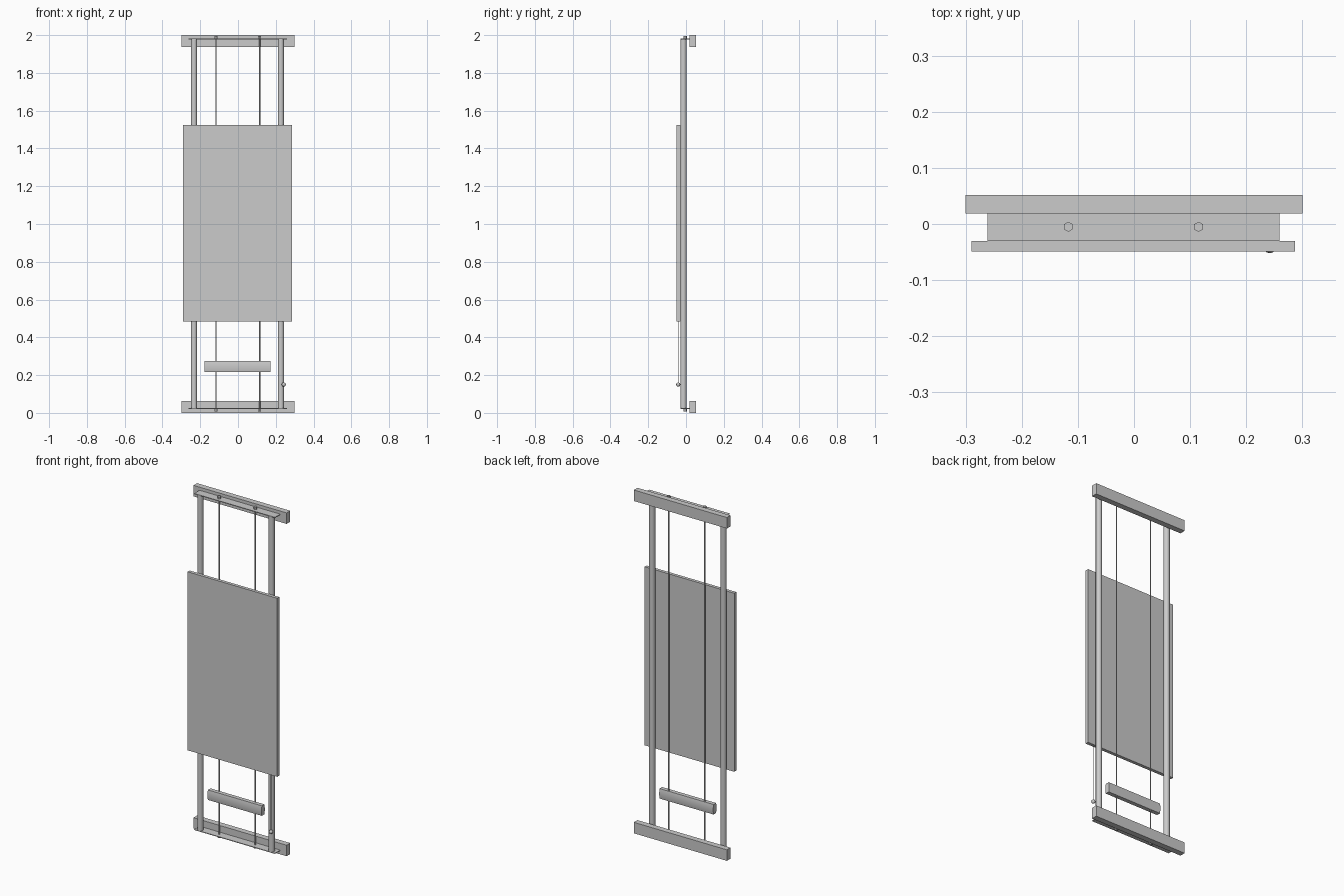
import bpy, bmesh, math
from mathutils import Matrix, Vector

if "Cube" in bpy.data.objects:
    bpy.data.objects.remove(bpy.data.objects["Cube"])


def finish(name, bm, smooth=False):
    bmesh.ops.recalc_face_normals(bm, faces=bm.faces)
    mesh = bpy.data.meshes.new(name)
    bm.to_mesh(mesh)
    bm.free()
    obj = bpy.data.objects.new(name, mesh)
    bpy.context.collection.objects.link(obj)
    if smooth:
        bpy.ops.object.select_all(action='DESELECT')
        obj.select_set(True)
        bpy.context.view_layer.objects.active = obj
        bpy.ops.object.shade_smooth_by_angle(angle=math.radians(40))
    return obj


def box(name, x0, x1, y0, y1, z0, z1):
    bm = bmesh.new()
    center = Vector(((x0 + x1) / 2, (y0 + y1) / 2, (z0 + z1) / 2))
    mat = Matrix.Translation(center) @ Matrix.Diagonal((x1 - x0, y1 - y0, z1 - z0, 1))
    bmesh.ops.create_cube(bm, size=1, matrix=mat)
    return finish(name, bm)


def rod(name, x, y, z0, z1, radius, sides):
    bm = bmesh.new()
    bmesh.ops.create_cone(bm, cap_ends=True, segments=sides, radius1=radius,
                          radius2=radius, depth=z1 - z0,
                          matrix=Matrix.Translation((x, y, (z0 + z1) / 2)))
    return finish(name, bm, sides > 8)


# Wall battens and thin end plates, top and bottom
for end, z0, z1, plate_z in (("lower", 0.0, 0.064, 0.023), ("upper", 1.936, 2.0, 1.98)):
    box(end + "_wall_batten", -0.30, 0.30, 0.0185, 0.052, z0, z1)
    box(end + "_end_plate", -0.261, 0.259, -0.03, 0.0185, plate_z - 0.002, plate_z + 0.002)

# Round side rails, tension cords and their hexagonal end stops
for side, s in (("left", -1), ("right", 1)):
    rod(side + "_rail", s * 0.23 - 0.003, -0.0135, 0.023, 1.98, 0.0165, 24)
    x = s * 0.116 - 0.001
    rod(side + "_cord", x, -0.005, 0.01, 1.99, 0.003, 8)
    rod(side + "_lower_stop", x, -0.005, 0.008, 0.021, 0.009, 6)
    rod(side + "_upper_stop", x, -0.005, 1.982, 1.995, 0.009, 6)

# Front panel
box("front_panel", -0.29, 0.287, -0.049, -0.03, 0.485, 1.525)

# Weight bar with gently bulged front and back
bm = bmesh.new()
n, zc, half = 8, 0.246, 0.029
front = []
for i in range(n + 1):
    t = -1 + 2 * i / n
    front.append((0.012 + 0.003 * (1 - t * t), zc + half * t))
profile = [(-0.0125 - d, z) for d, z in front] + [(-0.0125 + d, z) for d, z in reversed(front)]
face = bm.faces.new([bm.verts.new((-0.177, y, z)) for y, z in profile])
ext = bmesh.ops.extrude_face_region(bm, geom=[face], use_keep_orig=True)
bmesh.ops.translate(bm, vec=(0.348, 0, 0),
                    verts=[v for v in ext["geom"] if isinstance(v, bmesh.types.BMVert)])
finish("weight_bar", bm, True)

# Pull cord with ball
rod("pull_cord", 0.242, -0.041, 0.15, 0.49, 0.0022, 8)
bm = bmesh.new()
bmesh.ops.create_uvsphere(bm, u_segments=12, v_segments=8, radius=0.011,
                          matrix=Matrix.Translation((0.242, -0.041, 0.15)))
finish("pull_ball", bm, True)
